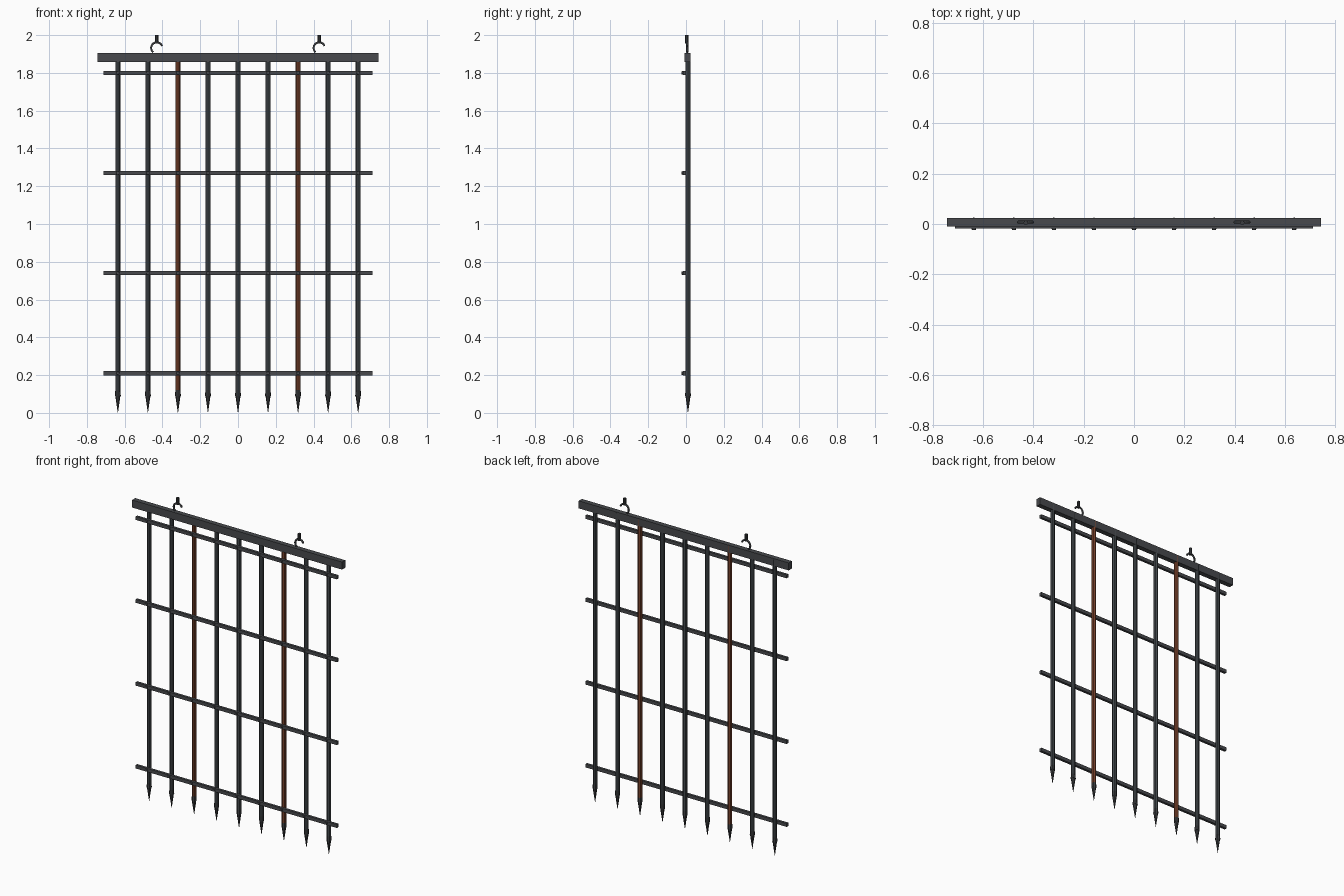
import bpy, bmesh, math
from mathutils import Matrix, Vector

if "Cube" in bpy.data.objects:
    bpy.data.objects.remove(bpy.data.objects["Cube"], do_unlink=True)


def material(name, rgb):
    m = bpy.data.materials.new(name)
    m.use_nodes = True
    m.diffuse_color = (*rgb, 1)
    m.node_tree.nodes["Principled BSDF"].inputs["Base Color"].default_value = (*rgb, 1)
    return m


BEAM = material("dark iron", (0.065, 0.068, 0.075))
BAR = material("blue grey iron", (0.058, 0.068, 0.075))
RUST = material("rust brown", (0.19, 0.055, 0.025))
SPIKE = material("blackened iron", (0.045, 0.048, 0.052))


def finish(name, bm, mat):
    bmesh.ops.recalc_face_normals(bm, faces=bm.faces)
    mesh = bpy.data.meshes.new(name)
    bm.to_mesh(mesh)
    bm.free()
    mesh.materials.append(mat)
    ob = bpy.data.objects.new(name, mesh)
    bpy.context.collection.objects.link(ob)
    return ob


def box(name, center, size, mat):
    bm = bmesh.new()
    bmesh.ops.create_cube(bm, size=1)
    bmesh.ops.scale(bm, vec=size, verts=bm.verts)
    bmesh.ops.translate(bm, vec=center, verts=bm.verts)
    return finish(name, bm, mat)


def add_rod(bm, start, end, r1, r2, sides=8):
    """Tapered rod between two points."""
    a, b = Vector(start), Vector(end)
    turn = (b - a).to_track_quat('Z', 'Y').to_matrix().to_4x4()
    bmesh.ops.create_cone(bm, cap_ends=True, segments=sides, radius1=r1, radius2=r2,
                          depth=(b - a).length,
                          matrix=Matrix.Translation((a + b) / 2) @ turn)


BAR_Y = 0.0105
BAR_XS = [(i - 4) * 0.159 for i in range(9)]
RAIL_ZS = [0.21 + i * 0.53 for i in range(4)]

# Top beam and the flat cross rails in front of the bars
box("top_beam", (0, 0.007, 1.881), (1.486, 0.032, 0.048), BEAM)
for n, z in enumerate(RAIL_ZS):
    box(f"cross_rail_{n + 1}", (0, -0.009, z), (1.424, 0.016, 0.022), BEAM)

# Upright bars, two of them rusted, each with a pointed foot
for n, x in enumerate(BAR_XS):
    bm = bmesh.new()
    add_rod(bm, (x, BAR_Y, 0.11), (x, BAR_Y, 1.9), 0.0135, 0.0135)
    finish(f"upright_bar_{n + 1}", bm, RUST if n in (2, 6) else BAR)
    bm = bmesh.new()
    add_rod(bm, (x, BAR_Y, 0.09), (x, BAR_Y, 0.12), 0.0155, 0.0135)
    add_rod(bm, (x, BAR_Y, 0), (x, BAR_Y, 0.09), 0.0005, 0.0135)
    finish(f"spike_{n + 1}", bm, SPIKE)

# Rivets where bars and rails cross
bm = bmesh.new()
for x in BAR_XS:
    for z in RAIL_ZS:
        add_rod(bm, (x, -0.015, z), (x, -0.023, z), 0.01, 0.008)
finish("rivets", bm, BEAM)

# Open lifting hooks with a short stub above each
for side, x in (("right", -0.43), ("left", 0.43)):
    curve = bpy.data.curves.new("hook_path", 'CURVE')
    curve.dimensions = '3D'
    curve.bevel_depth = 0.006
    curve.bevel_resolution = 1
    curve.use_fill_caps = True
    path = curve.splines.new('POLY')
    path.points.add(12)
    for i, p in enumerate(path.points):
        a = math.radians(20 + i * 17.5)
        p.co = (x + 0.03 * math.cos(a), 0.007, 1.932 + 0.03 * math.sin(a), 1)
    curve.materials.append(SPIKE)
    hook = bpy.data.objects.new(f"{side}_hook", curve)
    bpy.context.collection.objects.link(hook)
    bm = bmesh.new()
    add_rod(bm, (x, 0.005, 1.955), (x, 0.005, 2.0), 0.009, 0.009)
    finish(f"{side}_hook_stub", bm, SPIKE)
